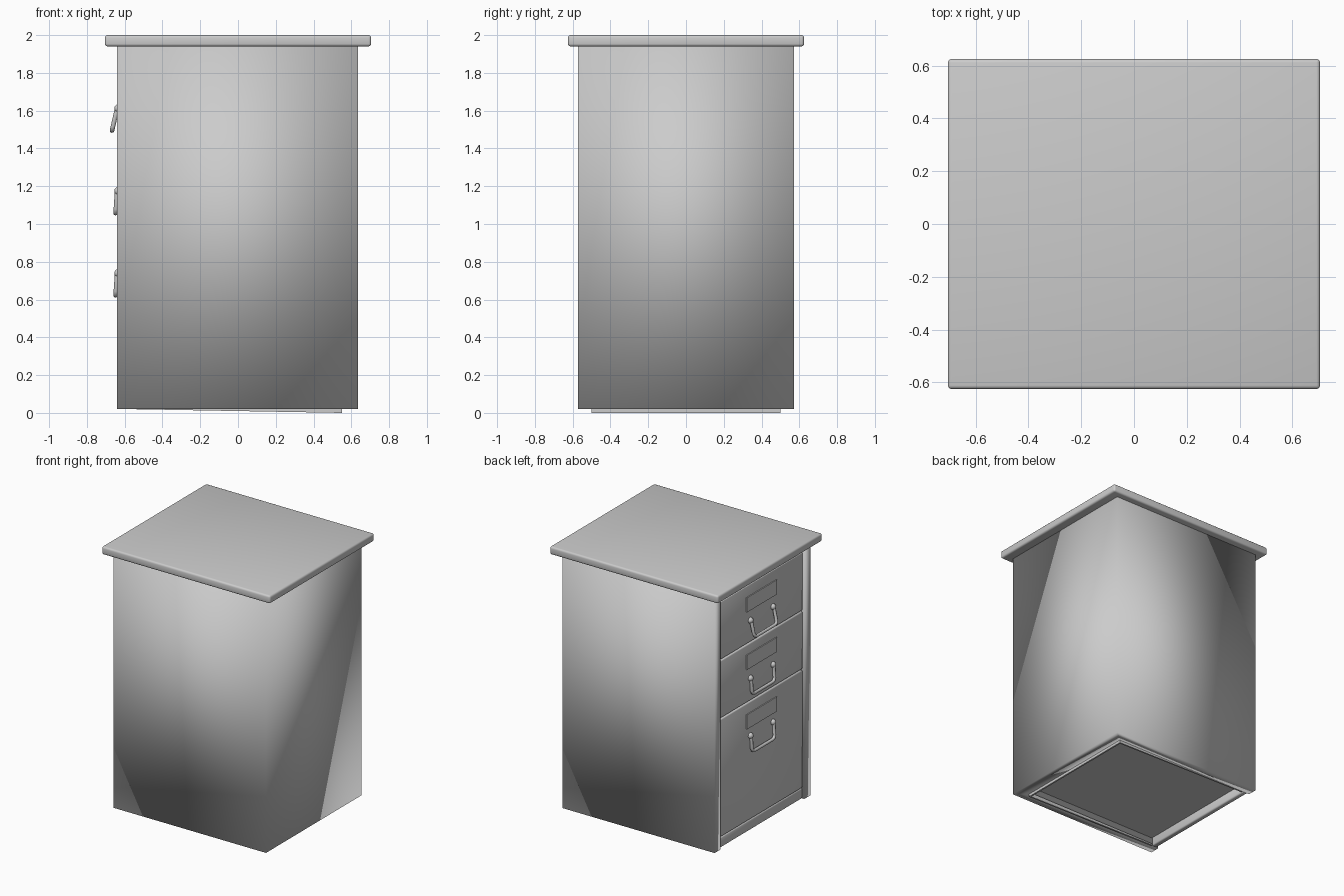
import bpy, bmesh
from mathutils import Vector

old = bpy.data.objects.get("Cube")
if old:
    bpy.data.objects.remove(old, do_unlink=True)

grey = bpy.data.materials.new("light_grey_metal")
grey.use_nodes = True
COLOUR = (0.6, 0.6, 0.6, 1)
grey.diffuse_color = COLOUR
grey.node_tree.nodes["Principled BSDF"].inputs["Base Color"].default_value = COLOUR


def finish(name, bm, smooth=True):
    bmesh.ops.recalc_face_normals(bm, faces=bm.faces)
    mesh = bpy.data.meshes.new(name)
    for face in bm.faces:
        face.smooth = smooth
    bm.to_mesh(mesh)
    bm.free()
    mesh.materials.append(grey)
    obj = bpy.data.objects.new(name, mesh)
    bpy.context.collection.objects.link(obj)
    return obj


def box(name, low, high, bevel=0.0, segments=2, smooth=True):
    bm = bmesh.new()
    bmesh.ops.create_cube(bm, size=1)
    low, high = Vector(low), Vector(high)
    for v in bm.verts:
        v.co = (low + high) / 2 + v.co * (high - low)
    if bevel:
        bmesh.ops.bevel(bm, geom=bm.edges[:], offset=bevel, segments=segments,
                        profile=0.5, affect='EDGES')
    return finish(name, bm, smooth)


def prism(name, points, direction, smooth=True):
    bm = bmesh.new()
    face = bm.faces.new([bm.verts.new(p) for p in points])
    new = bmesh.ops.extrude_face_region(bm, geom=[face])["geom"]
    bmesh.ops.translate(bm, vec=direction,
                        verts=[g for g in new if isinstance(g, bmesh.types.BMVert)])
    return finish(name, bm, smooth)


BOTTOM, BODY_TOP = 0.02, 1.94
FRONT, BACK, SIDE = -0.64, 0.635, 0.572
INNER_BACK, INNER_SIDE = 0.55, 0.5

# Carcass: U-shaped shell open on the drawer side
shell = [(FRONT, -SIDE), (BACK, -SIDE), (BACK, SIDE), (FRONT, SIDE),
         (FRONT, INNER_SIDE), (INNER_BACK, INNER_SIDE),
         (INNER_BACK, -INNER_SIDE), (FRONT, -INNER_SIDE)]
prism("carcass", [(x, y, BOTTOM) for x, y in shell], (0, 0, BODY_TOP - BOTTOM))

# Overhanging top
box("top_slab", (-0.705, -0.625, BODY_TOP), (0.705, 0.625, 2.0), 0.014, 3)

# Floor, rails and slightly sloping base runners
box("floor_panel", (-0.6, -INNER_SIDE, 0.085), (INNER_BACK, INNER_SIDE, 0.1), smooth=False)
box("bottom_rail", (-0.625, -INNER_SIDE, BOTTOM), (-0.585, INNER_SIDE, 0.1), 0.01)
box("top_rail", (-0.61, -INNER_SIDE, 1.88), (-0.57, INNER_SIDE, BODY_TOP), smooth=False)
for side, y in (("left", INNER_SIDE - 0.012), ("right", -INNER_SIDE)):
    prism(side + "_base_runner",
          [(-0.58, y, BOTTOM), (INNER_BACK, y, 0), (INNER_BACK, y, 0.03), (-0.58, y, 0.03)],
          (0, 0.012, 0), smooth=False)
box("back_base_runner", (INNER_BACK - 0.012, -INNER_SIDE, 0),
    (INNER_BACK, INNER_SIDE, 0.03), smooth=False)

# Drawers: bottom, top, label plate height, handle pivot height, bail swing
FACE = -0.63
drawers = [("bottom", 0.105, 0.995, 0.86, 0.74, 0.008),
           ("middle", 1.003, 1.438, 1.31, 1.175, 0.008),
           ("top", 1.446, 1.885, 1.745, 1.612, 0.027)]

for name, low, high, plate_z, pivot, swing in drawers:
    box(name + "_drawer_front", (FACE, -0.496, low), (-0.58, 0.496, high), 0.008)
    box(name + "_label_plate", (FACE - 0.007, -0.18, plate_z - 0.055),
        (FACE, 0.18, plate_z + 0.055), smooth=False)

    # Handle knobs
    for side in (-1, 1):
        bm = bmesh.new()
        bmesh.ops.create_uvsphere(bm, u_segments=16, v_segments=10, radius=0.022)
        bmesh.ops.translate(bm, vec=(FACE - 0.003, side * 0.135, pivot), verts=bm.verts)
        finish(f"{name}_knob_{'left' if side > 0 else 'right'}", bm)

    # Hanging bail with rounded lower corners
    x, drop = FACE - 0.01, 0.118
    half = [(0.135, 0), (0.135, 0.8), (0.128, 0.94), (0.112, 1)]
    path = half + [(-y, t) for y, t in reversed(half)]
    curve = bpy.data.curves.new(name + "_bail", 'CURVE')
    curve.dimensions = '3D'
    curve.bevel_depth = 0.012
    curve.bevel_resolution = 2
    curve.use_fill_caps = True
    spline = curve.splines.new('POLY')
    spline.points.add(len(path) - 1)
    for point, (y, t) in zip(spline.points, path):
        point.co = (x - swing * t, y, pivot - drop * t, 1)
    spline.use_smooth = True
    curve.materials.append(grey)
    bail = bpy.data.objects.new(name + "_bail_handle", curve)
    bpy.context.collection.objects.link(bail)
